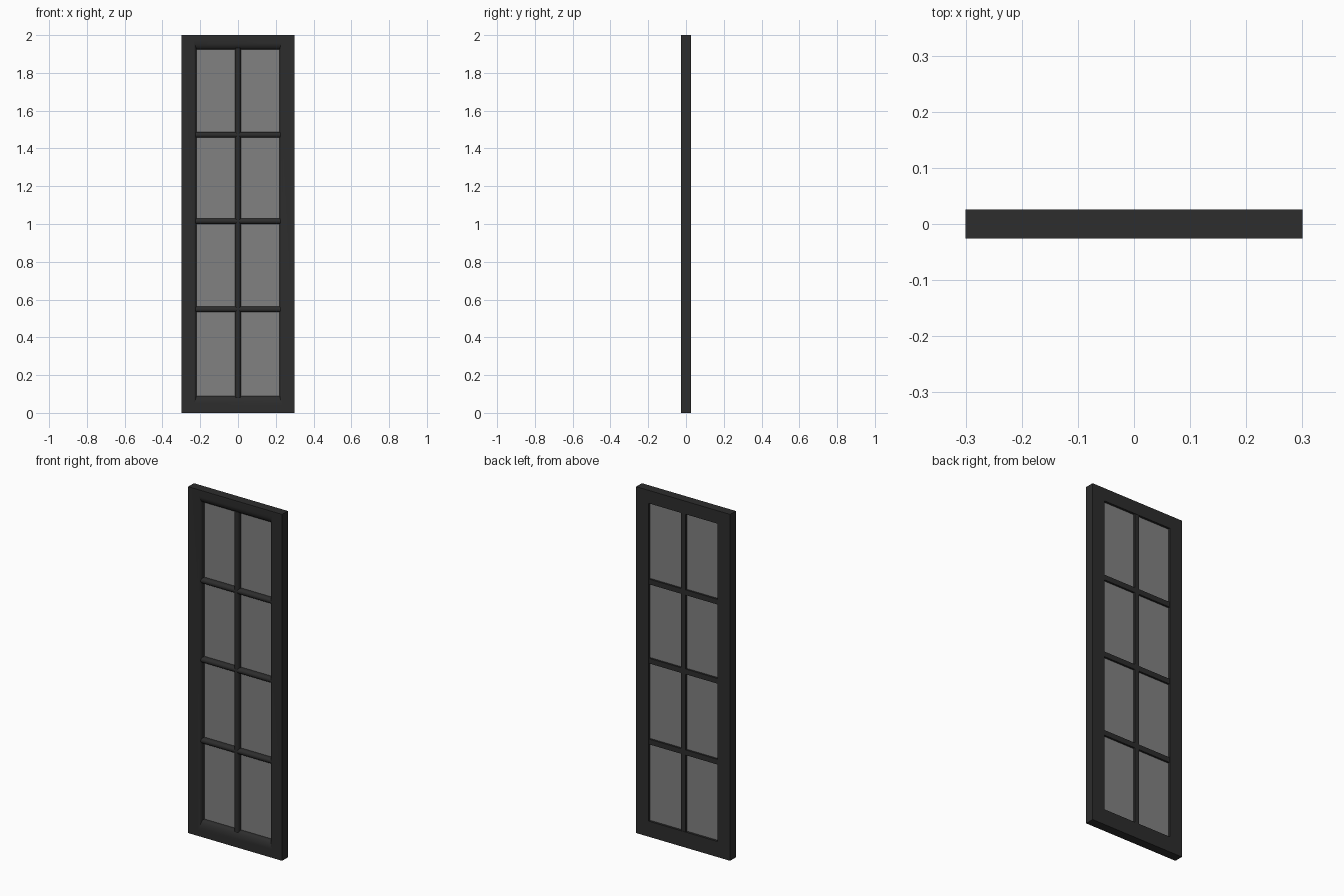
import bpy, bmesh, math

cube = bpy.data.objects.get("Cube")
if cube:
    bpy.data.objects.remove(cube, do_unlink=True)


def material(name, value):
    m = bpy.data.materials.new(name)
    m.use_nodes = True
    colour = (value, value, value, 1)
    m.diffuse_color = colour
    m.node_tree.nodes["Principled BSDF"].inputs["Base Color"].default_value = colour
    return m


frame_paint = material("charcoal paint", 0.026)
glass_grey = material("grey glass", 0.22)

HALF_W, HEIGHT, HALF_D = 0.30, 2.0, 0.026
OPEN_X, OPEN_LOW, OPEN_HIGH = 0.22, 0.09, 1.925
GLASS_Y = 0.010


def loft(name, rings, mat, closed=False):
    """Skin a list of equal rings; closed joins last to first, otherwise ends are capped."""
    bm = bmesh.new()
    loops = [[bm.verts.new(p) for p in ring] for ring in rings]
    pairs = list(zip(loops, loops[1:]))
    if closed:
        pairs.append((loops[-1], loops[0]))
    else:
        bm.faces.new(loops[0])
        bm.faces.new(loops[-1])
    for a, b in pairs:
        for i in range(len(a)):
            j = (i + 1) % len(a)
            bm.faces.new((a[i], a[j], b[j], b[i]))
    bmesh.ops.recalc_face_normals(bm, faces=bm.faces)
    mesh = bpy.data.meshes.new(name)
    bm.to_mesh(mesh)
    bm.free()
    mesh.materials.append(mat)
    obj = bpy.data.objects.new(name, mesh)
    bpy.context.collection.objects.link(obj)
    bpy.ops.object.select_all(action="DESELECT")
    obj.select_set(True)
    bpy.context.view_layer.objects.active = obj
    bpy.ops.object.shade_smooth_by_angle(angle=math.radians(32))
    return obj


def rect(x, low, high, y):
    return [(-x, y, low), (x, y, low), (x, y, high), (-x, y, high)]


# Frame: flat back, square outside, rounded moulding into the opening at the front
rings = [rect(OPEN_X, OPEN_LOW, OPEN_HIGH, HALF_D),
         rect(HALF_W, 0, HEIGHT, HALF_D),
         rect(HALF_W, 0, HEIGHT, -HALF_D)]
for step in range(6):
    a = step / 5 * math.pi / 2
    out = 1 - math.sin(a)
    y = -HALF_D + 0.024 * (1 - math.cos(a))
    rings.append(rect(OPEN_X + 0.016 * out, OPEN_LOW - 0.058 * out,
                      OPEN_HIGH + 0.048 * out, y))
loft("frame", rings, frame_paint, closed=True)

# Glass pane behind all the bars
loft("glass_pane", [rect(OPEN_X + 0.004, OPEN_LOW - 0.004, OPEN_HIGH + 0.004, y)
                    for y in (GLASS_Y - 0.003, GLASS_Y + 0.003)], glass_grey)


# Glazing bars: flat at the back, rounded at the front
def bar_profile(half):
    pts = [(-half, HALF_D - 0.002), (half, HALF_D - 0.002)]
    for step in range(7):
        a = step / 6 * math.pi
        pts.append((half * math.cos(a), -0.006 - 0.014 * math.sin(a)))
    return pts


profile = bar_profile(0.015)
loft("vertical_bar", [[(u, y, z) for u, y in profile]
                      for z in (OPEN_LOW - 0.008, OPEN_HIGH + 0.008)], frame_paint)
for name, height in (("lower_bar", 0.548), ("middle_bar", 1.015), ("upper_bar", 1.472)):
    loft(name, [[(x, y, height + u) for u, y in profile]
                for x in (-OPEN_X - 0.008, OPEN_X + 0.008)], frame_paint)
